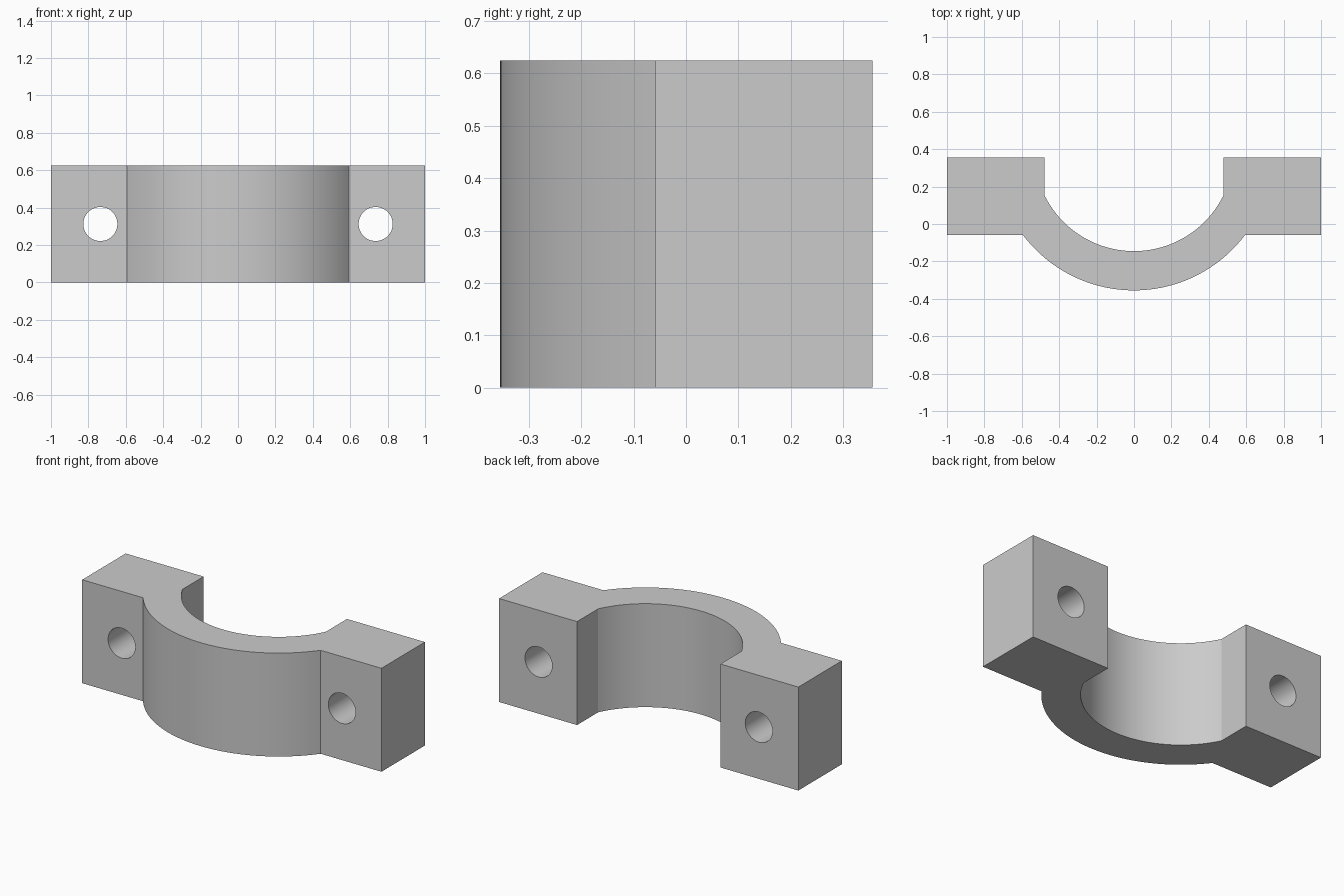
import bpy
import bmesh
from math import asin, sin, cos, radians

cube = bpy.data.objects.get("Cube")
if cube:
    bpy.data.objects.remove(cube, do_unlink=True)

HEIGHT = 0.625
CENTRE_Y = 0.388             # axis of the half ring
R_IN, R_OUT = 0.533, 0.743
WALL_X = 0.479               # inner wall of each lug
BACK_Y, FRONT_Y = 0.356, -0.059
HOLE_X, HOLE_R = 0.736, 0.091
STEPS = 48

grey = bpy.data.materials.new("light grey")
grey.use_nodes = True
colour = (0.6, 0.6, 0.6, 1)
grey.diffuse_color = colour
grey.node_tree.nodes["Principled BSDF"].inputs["Base Color"].default_value = colour


def arc(radius, half_angle):
    """Points along the bottom of a circle, from -x to +x."""
    angles = [half_angle * (2 * i / STEPS - 1) for i in range(STEPS + 1)]
    return [(radius * sin(a), CENTRE_Y - radius * cos(a)) for a in angles]


def finish(bm, name):
    bmesh.ops.recalc_face_normals(bm, faces=bm.faces)
    mesh = bpy.data.meshes.new(name)
    bm.to_mesh(mesh)
    bm.free()
    mesh.materials.append(grey)
    obj = bpy.data.objects.new(name, mesh)
    bpy.context.collection.objects.link(obj)
    return obj


# Clamp outline: outer arc, right lug, inner arc back, left lug
outer = arc(R_OUT, asin((R_OUT**2 - (CENTRE_Y - FRONT_Y)**2)**0.5 / R_OUT))
inner = arc(R_IN, asin(WALL_X / R_IN))
outline = outer + [(1, FRONT_Y), (1, BACK_Y), (WALL_X, BACK_Y)]
outline += inner[::-1] + [(-WALL_X, BACK_Y), (-1, BACK_Y), (-1, FRONT_Y)]

bm = bmesh.new()
base = bm.faces.new([bm.verts.new((x, y, 0)) for x, y in outline])
top = bmesh.ops.extrude_face_region(bm, geom=[base], use_keep_orig=True)
bmesh.ops.translate(bm, vec=(0, 0, HEIGHT),
                    verts=[v for v in top["geom"] if isinstance(v, bmesh.types.BMVert)])
clamp = finish(bm, "clamp_half")

# Bolt holes through both lugs
for side, x in (("left", HOLE_X), ("right", -HOLE_X)):
    bpy.ops.mesh.primitive_cylinder_add(vertices=48, radius=HOLE_R, depth=2,
                                        location=(x, 0, HEIGHT / 2),
                                        rotation=(radians(90), 0, 0))
    cutter = bpy.context.object
    cutter.name = side + "_bolt_hole_cutter"
    cutter.data.materials.append(grey)
    cut = clamp.modifiers.new(side + "_bolt_hole", "BOOLEAN")
    cut.operation = "DIFFERENCE"
    cut.solver = "EXACT"
    cut.object = cutter
    bpy.ops.object.select_all(action="DESELECT")
    clamp.select_set(True)
    bpy.context.view_layer.objects.active = clamp
    bpy.ops.object.modifier_apply(modifier=cut.name)
    bpy.data.objects.remove(cutter, do_unlink=True)

# Smooth curved walls, crisp edges
bpy.ops.object.shade_smooth_by_angle(angle=radians(20))
